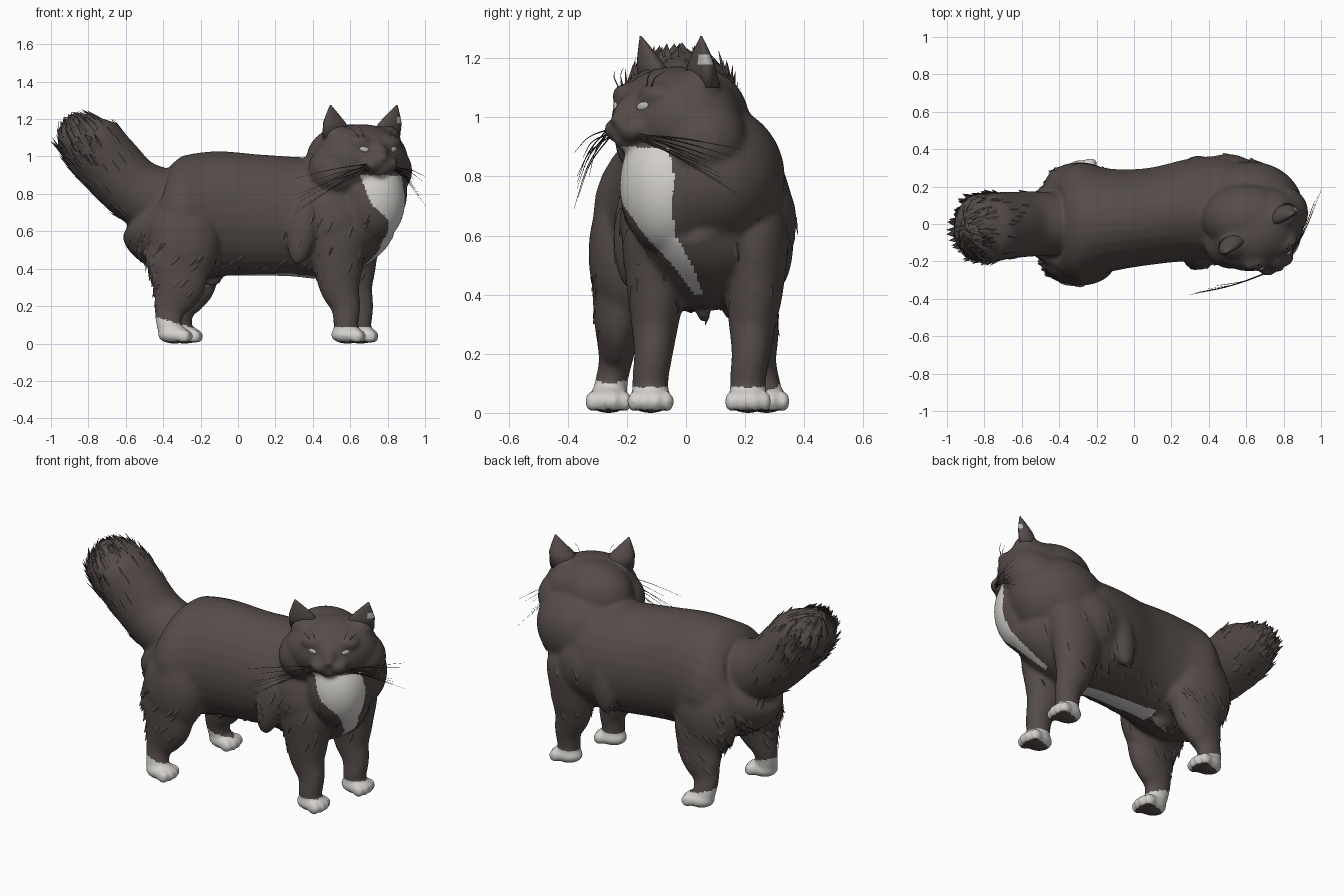
import bpy, bmesh, math, random
from mathutils import Vector, Matrix
from mathutils.bvhtree import BVHTree

if "Cube" in bpy.data.objects:
    bpy.data.objects.remove(bpy.data.objects["Cube"])

random.seed(4)


def material(name, rgb):
    m = bpy.data.materials.new(name)
    m.diffuse_color = (*rgb, 1)
    m.use_nodes = True
    m.node_tree.nodes["Principled BSDF"].inputs["Base Color"].default_value = m.diffuse_color
    return m


DARK = material("dark brown fur", (0.092, 0.073, 0.067))
WHITE = material("white fur", (0.66, 0.64, 0.61))
EYE = material("eye grey", (0.48, 0.48, 0.45))
WHISKER = material("whisker dark", (0.075, 0.06, 0.055))


def make(name, bm, mats, smooth=True):
    me = bpy.data.meshes.new(name)
    bm.to_mesh(me)
    for m in mats:
        me.materials.append(m)
    ob = bpy.data.objects.new(name, me)
    bpy.context.collection.objects.link(ob)
    for p in me.polygons:
        p.use_smooth = smooth
    return ob


def blob(bm, c, r, frame=Matrix(), rot=Matrix()):
    mat = frame @ Matrix.Translation(c) @ rot @ Matrix.Diagonal((*r, 1))
    bmesh.ops.create_uvsphere(bm, u_segments=32, v_segments=20, radius=1, matrix=mat)


def loft(bm, rings):
    """Skin closed rings of points and cap both ends; returns faces per band."""
    vs = [[bm.verts.new(p) for p in ring] for ring in rings]
    n = len(vs[0])
    bands = [[bm.faces.new((a[i], a[(i + 1) % n], b[(i + 1) % n], b[i])) for i in range(n)]
             for a, b in zip(vs, vs[1:])]
    bm.faces.new(vs[0][::-1])
    bm.faces.new(vs[-1])
    return bands


def spline(stations, steps=6):
    """Catmull-Rom through rows of numbers."""
    P = [Vector(s) for s in stations]
    P = [P[0] * 2 - P[1]] + P + [P[-1] * 2 - P[-2]]
    out = []
    for a, b, c, d in zip(P, P[1:], P[2:], P[3:]):
        for k in range(steps):
            t = k / steps
            out.append(0.5 * (2 * b + (c - a) * t + (2 * a - 5 * b + 4 * c - d) * t * t
                              + (3 * b - a - 3 * c + d) * t ** 3))
    return out + [P[-2]]


def tube(bm, stations, sides=28, steps=6):
    """Elliptical tube; station = x, y, z, radius along y, radius across."""
    S = spline(stations, steps)
    rings = []
    for i, s in enumerate(S):
        t = Vector(S[min(i + 1, len(S) - 1)][:3]) - Vector(S[max(i - 1, 0)][:3])
        n = t.cross(Vector((0, 1, 0))).normalized()
        rings.append([Vector(s[:3]) + Vector((0, s[3], 0)) * math.cos(a) + n * s[4] * math.sin(a)
                      for a in (2 * math.pi * k / sides for k in range(sides))])
    loft(bm, rings)


# ---- body volumes, fused afterwards ----
HEAD = Matrix.Translation((0.66, -0.03, 1.0)) @ Matrix.Rotation(math.radians(30), 4, 'Z')
bm = bmesh.new()
# torso
tube(bm, [(-.50, 0, .73, .13, .14), (-.44, 0, .685, .23, .26), (-.3, .005, .67, .32, .325),
          (-.12, .02, .695, .275, .335), (.08, .04, .69, .26, .325), (.3, .075, .68, .275, .32),
          (.5, .07, .67, .29, .32), (.66, .06, .70, .24, .26), (.78, .0, .74, .15, .17)])
# tail
tube(bm, [(-.40, 0, .745, .17, .19), (-.56, 0, .83, .175, .172), (-.69, -.01, .96, .18, .175),
          (-.79, -.02, 1.07, .185, .17), (-.86, -.02, 1.15, .13, .10)])
blob(bm, (-.81, -.02, 1.085), (.155, .185, .14))
# ruff, nape, chest, belly tuft
blob(bm, (.62, .085, .80), (.285, .25, .25))
blob(bm, (.60, .03, .99), (.235, .185, .185))
blob(bm, (.715, -.055, .77), (.18, .17, .235))
blob(bm, (.5, .075, .65), (.255, .3, .27))
blob(bm, (-.14, .06, .36), (.06, .025, .055))
# shoulder locks
for y in (-.19, .31):
    blob(bm, (.345, y, .6), (.075, .055, .18), rot=Matrix.Rotation(math.radians(10), 4, 'Y'))
# front legs: paw x, y
for px, y in ((.595, -.12), (.665, .21)):
    x = px - .02
    tube(bm, [(x - .05, y + .02, .78, .05, .08), (x - .05, y + .02, .62, .115, .17),
              (x - .04, y + .02, .42, .1, .135), (x - .03, y + .015, .3, .08, .108),
              (x, y + .01, .2, .066, .08), (x + .002, y, .12, .062, .068), (x, y, .05, .06, .06)])
# hind legs
for px, y, s in ((-.33, -.262, -1), (-.275, .272, 1)):
    blob(bm, (-.29, s * .205, .54), (.19, .125, .25))
    tube(bm, [(px, s * .18, .66, .05, .1), (px + .01, s * .2, .5, .11, .18),
              (px + .015, s * .225, .34, .088, .15), (px - .01, y - s * .03, .25, .07, .12),
              (px - .035, y - s * .025, .18, .058, .083), (px - .04, y - s * .012, .12, .056, .07),
              (px - .03, y, .05, .06, .06)])
# paws with toes
for px, y in ((.595, -.12), (.665, .21), (-.33, -.262), (-.275, .272)):
    blob(bm, (px - .01, y, .048), (.09, .072, .048))
    for k in range(4):
        o = (k - 1.5) * .038
        blob(bm, (px + .062 - abs(o) * .35, y + o, .04), (.036, .023, .037))
# head, cheeks, brow, muzzle, chin, nose (head frame, face looks along -y)
blob(bm, (0, 0, -.01), (.26, .21, .185), HEAD)
blob(bm, (0, -.17, .01), (.06, .07, .07), HEAD)
blob(bm, (0, -.18, -.07), (.055, .06, .045), HEAD)
blob(bm, (0, -.24, -.005), (.026, .02, .018), HEAD)
for s in (-1, 1):
    blob(bm, (s * .145, .015, -.075), (.155, .15, .15), HEAD)
    blob(bm, (s * .045, -.195, -.04), (.06, .055, .045), HEAD)
    blob(bm, (s * .09, -.13, .075), (.075, .06, .045), HEAD)
    blob(bm, (s * .145, -.005, .1), (.085, .075, .07), HEAD)

cat = make("cat_body", bm, [DARK, WHITE])
bm.free()
m = cat.modifiers.new("fuse", 'REMESH')
m.mode, m.voxel_size = 'VOXEL', 0.0105
m = cat.modifiers.new("soften", 'SMOOTH')
m.factor, m.iterations = 0.5, 14
bm = bmesh.new()
bm.from_object(cat, bpy.context.evaluated_depsgraph_get())
cat.modifiers.clear()
low = min(v.co.z for v in bm.verts)
bmesh.ops.translate(bm, verts=bm.verts, vec=(0, 0, -low))
bm.normal_update()

# ---- white paws, bib and belly stripe ----
# bib rows: height, y from, y to, x from
BIB = [(.40, .03, .06, .60), (.5, -.045, .02, .65), (.6, -.14, -.035, .735), (.7, -.21, -.05, .735),
       (.8, -.25, -.04, .69), (.9, -.27, -.06, .655)]


def is_white(c, n):
    if c.z < .16:
        top = .086 if c.x > 0 else .11 - .3 * (c.x + .33)
        pad = n.z < -.85 and c.z < .02
        return c.z < top and not pad
    if c.x > .58 and n.x > -.3:
        for (z0, a0, b0, x0), (z1, a1, b1, x1) in zip(BIB, BIB[1:]):
            if z0 <= c.z < z1:
                t = (c.z - z0) / (z1 - z0)
                if a0 + (a1 - a0) * t < c.y < b0 + (b1 - b0) * t and c.x > x0 + (x1 - x0) * t:
                    return True
    return n.z < -.6 and -.07 < c.x < .5 and abs(c.y - .05) < .05 and .33 < c.z < .5


for f in bm.faces:
    f.smooth = True
    f.material_index = int(is_white(f.calc_center_median(), f.normal))
bm.to_mesh(cat.data)
tree = BVHTree.FromBMesh(bm)

# ---- fur tufts lying on the coat ----
ZONES = [  # test, flow direction, count, length, lift
    (lambda c, n: c.x < -.72 and c.z > .95, (-.5, 0, .86), 150, .08, .014),
    (lambda c, n: c.x < -.54 and c.z > .6, (-.6, 0, .8), 80, .075, .006),
    (lambda c, n: -.53 < c.x < -.4 and .22 < c.z < .6 and n.x < -.2, (-.5, 0, -.86), 80, .065, .008),
    (lambda c, n: .33 < c.z < .48 and n.z < -.2, (-.5, 0, -.6), 70, .05, .004),
    (lambda c, n: c.x > .25 and .35 < c.z < .7 and abs(n.y) > .5, (-.4, 0, -.9), 40, .06, .003),
    (lambda c, n: c.x < -.1 and .25 < c.z < .55 and abs(n.y) > .5, (-.7, 0, -.7), 40, .06, .003),
]
tufts = bmesh.new()
spots = [(f.calc_center_median(), f.normal.copy()) for f in bm.faces if f.material_index == 0]
for test, flow, count, length, lift in ZONES:
    near = [s for s in spots if test(*s)]
    for p, n in random.sample(near, min(count, len(near))):
        d = Vector(flow) - n * n.dot(Vector(flow))
        if d.length < .25:
            continue
        d.normalize()
        side = n.cross(d) * random.uniform(.02, .032)
        a, b, top, tip = [tufts.verts.new(v) for v in (
            p - side - n * .006, p + side - n * .006, p + n * .003,
            p + d * length * random.uniform(.7, 1.2) + n * lift * random.uniform(.6, 1.4))]
        for tri in ((a, tip, top), (top, tip, b), (b, tip, a), (a, top, b)):
            tufts.faces.new(tri)
bmesh.ops.recalc_face_normals(tufts, faces=tufts.faces)
make("fur_tufts", tufts, [DARK], smooth=False)

# ---- ears ----
for s, name in ((-1, "left_ear"), (1, "right_ear")):
    e = bmesh.new()
    rings = []
    for t, w, dep in ((0, .09, .07), (.45, .068, .05), (.64, .047, .036), (.85, .022, .018), (1, .004, .003)):
        c = Vector((s * (.145 + .06 * t), -.005 - .02 * t, .1 + .175 * t))
        rings.append([HEAD @ (c + Vector((w * math.cos(a), dep * math.sin(a) * (.45 if math.sin(a) < 0 else 1), 0)))
                      for a in (2 * math.pi * k / 16 for k in range(16))])
    bands = loft(e, rings)
    for k in (13, 14, 15, 0):  # pale inner hair
        bands[1][k].material_index = int(s > 0)
    bmesh.ops.recalc_face_normals(e, faces=e.faces)
    make(name, e, [DARK, EYE])

# ---- eyes ----
to_face = HEAD.to_3x3() @ Vector((0, 1, 0))
for s, name in ((-1, "left_eye"), (1, "right_eye")):
    hit = tree.ray_cast(HEAD @ Vector((s * .092, -.6, .038)), to_face)[0]
    e = bmesh.new()
    spin = Matrix.Rotation(s * math.radians(25), 4, 'Z') @ Matrix.Rotation(-s * math.radians(12), 4, 'Y')
    blob(e, HEAD.inverted() @ hit, (.025, .008, .014), HEAD, spin)
    make(name, e, [EYE])

# ---- whiskers ----
w = bmesh.new()


def whisker(start, mid, end, r=.0032):
    S = spline([start, mid, end], 5)
    rings = []
    for i, p in enumerate(S):
        k = r * (1 - .8 * i / (len(S) - 1))
        rings.append([HEAD @ (p + Vector(o) * k) for o in ((0, -1, 0), (0, .5, .87), (0, .5, -.87))])
    loft(w, rings)


for s, reach, back, fall in ((-1, .49, -.12, .31), (1, .41, .02, .27)):
    for i in range(9):
        q = random.uniform(.55, 1) if i else 1
        drop = -.05 - (fall - .05) * q * (1 - i / 9) ** .6
        a = Vector((s * random.uniform(.05, .08), -.225, random.uniform(-.065, -.03)))
        b = Vector((s * reach * q, -.22 + (back + .22) * q, drop))
        whisker(a, (a + b) / 2 + Vector((0, -.015, .012)), b)
    for i in range(2):  # brow hairs
        a = Vector((s * (.08 + .03 * i), -.165, .1))
        b = a + Vector((s * (.03 + .03 * i), .02, .07 - .015 * i))
        whisker(a, (a + b) / 2 + Vector((0, -.01, .008)), b, .003)
bmesh.ops.recalc_face_normals(w, faces=w.faces)
make("whiskers", w, [WHISKER])
